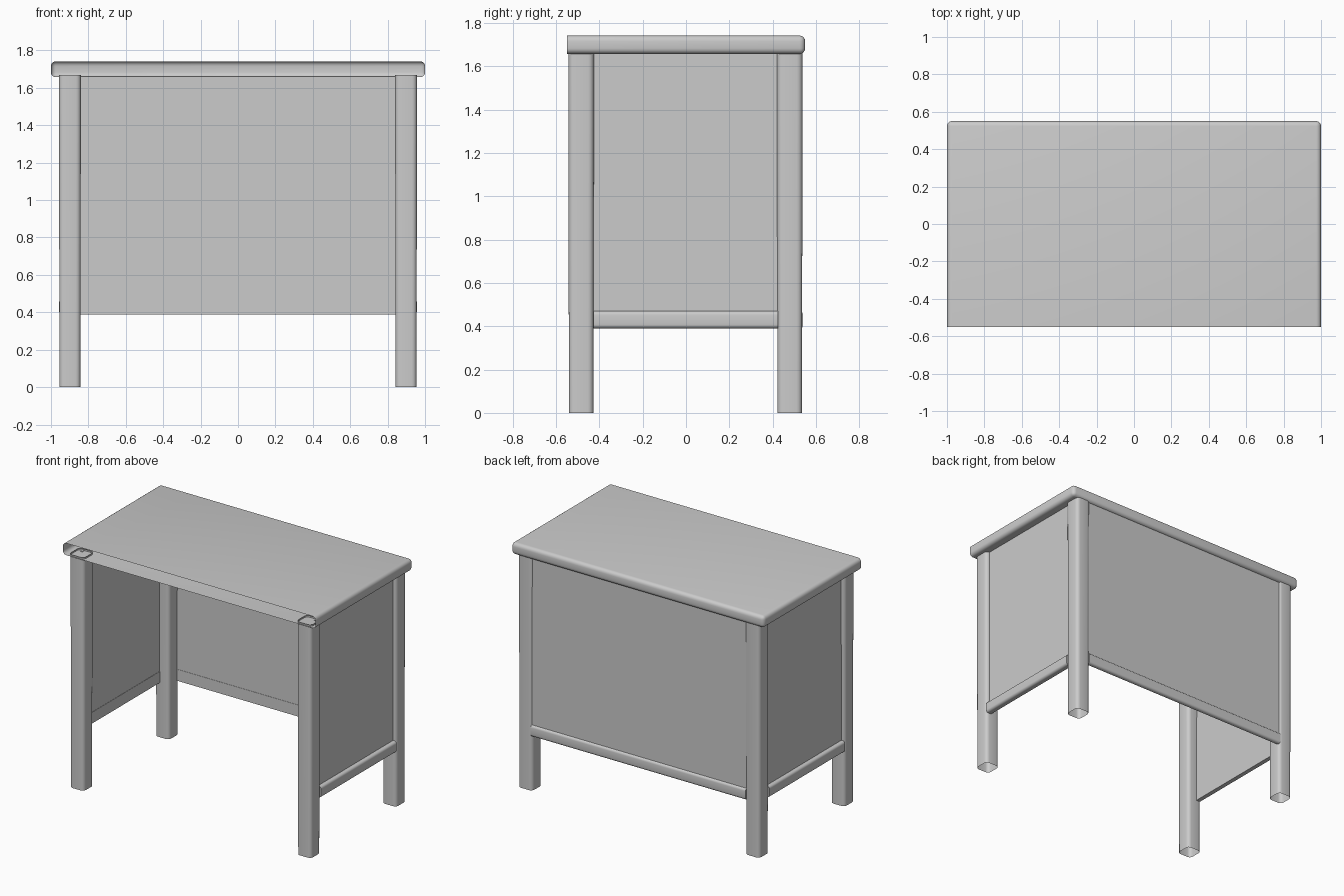
import bpy, bmesh
from mathutils import Vector

if "Cube" in bpy.data.objects:
    bpy.data.objects.remove(bpy.data.objects["Cube"])


def rounded_box(name, lo, hi, radius=0.0, pick=None, drop=None, taper=1.0, segs=4):
    """Box from lo to hi; rounds the edges chosen by pick, removes faces chosen by drop."""
    lo, hi = Vector(lo), Vector(hi)
    mid, size = (lo + hi) / 2, hi - lo
    bm = bmesh.new()
    bmesh.ops.create_cube(bm, size=1)
    for v in bm.verts:
        s = taper if v.co.z < 0 else 1.0
        v.co = Vector((mid.x + v.co.x * size.x * s,
                       mid.y + v.co.y * size.y * s,
                       mid.z + v.co.z * size.z))
    if pick:
        edges = [e for e in bm.edges if pick(e)]
        bmesh.ops.bevel(bm, geom=edges, offset=radius, segments=segs,
                        profile=0.5, affect='EDGES')
    bm.normal_update()
    if drop:
        bmesh.ops.delete(bm, geom=[f for f in bm.faces if drop(f)], context='FACES')
    mesh = bpy.data.meshes.new(name)
    bm.to_mesh(mesh)
    bm.free()
    ob = bpy.data.objects.new(name, mesh)
    bpy.context.collection.objects.link(ob)
    bpy.ops.object.select_all(action='DESELECT')
    ob.select_set(True)
    bpy.context.view_layer.objects.active = ob
    bpy.ops.object.shade_smooth_by_angle(angle=0.7)
    return ob


def mirror_x(ob):
    mod = ob.modifiers.new("mirror", 'MIRROR')
    mod.use_axis[0] = True
    mod.use_mirror_merge = False


def along(axis):
    return lambda e: abs((e.verts[1].co - e.verts[0].co).normalized()[axis]) > 0.9


# Desk top: hollow shell, rounded at the sides and back, open at the front
rounded_box("desk_top", (-1, -0.55, 1.657), (1, 0.55, 1.742), 0.026,
            pick=lambda e: any(v.co.y > 0 for v in e.verts),
            drop=lambda f: f.normal.y < -0.9)

# Four legs: rounded tubes with a slight taper, reaching just into the top
for name, y0 in (("front_leg", -0.543), ("back_leg", 0.42)):
    leg = rounded_box(name, (0.84, y0, 0), (0.957, y0 + 0.118, 1.668), 0.026,
                      pick=along(2), drop=lambda f: abs(f.normal.z) > 0.9, taper=0.96)
    mirror_x(leg)

# Thin side and back panels
mirror_x(rounded_box("side_panel", (0.916, -0.45, 0.395), (0.93, 0.45, 1.66)))
rounded_box("back_panel", (-0.86, 0.516, 0.395), (0.86, 0.528, 1.66))

# Rounded rails along the lower edges of the panels
mirror_x(rounded_box("side_rail", (0.914, -0.428, 0.39), (0.957, 0.424, 0.47), 0.018,
                     pick=lambda e: along(1)(e) and e.verts[0].co.x > 0.93))
rounded_box("back_rail", (-0.85, 0.514, 0.388), (0.85, 0.541, 0.47), 0.018,
            pick=lambda e: along(0)(e) and e.verts[0].co.y > 0.53)
